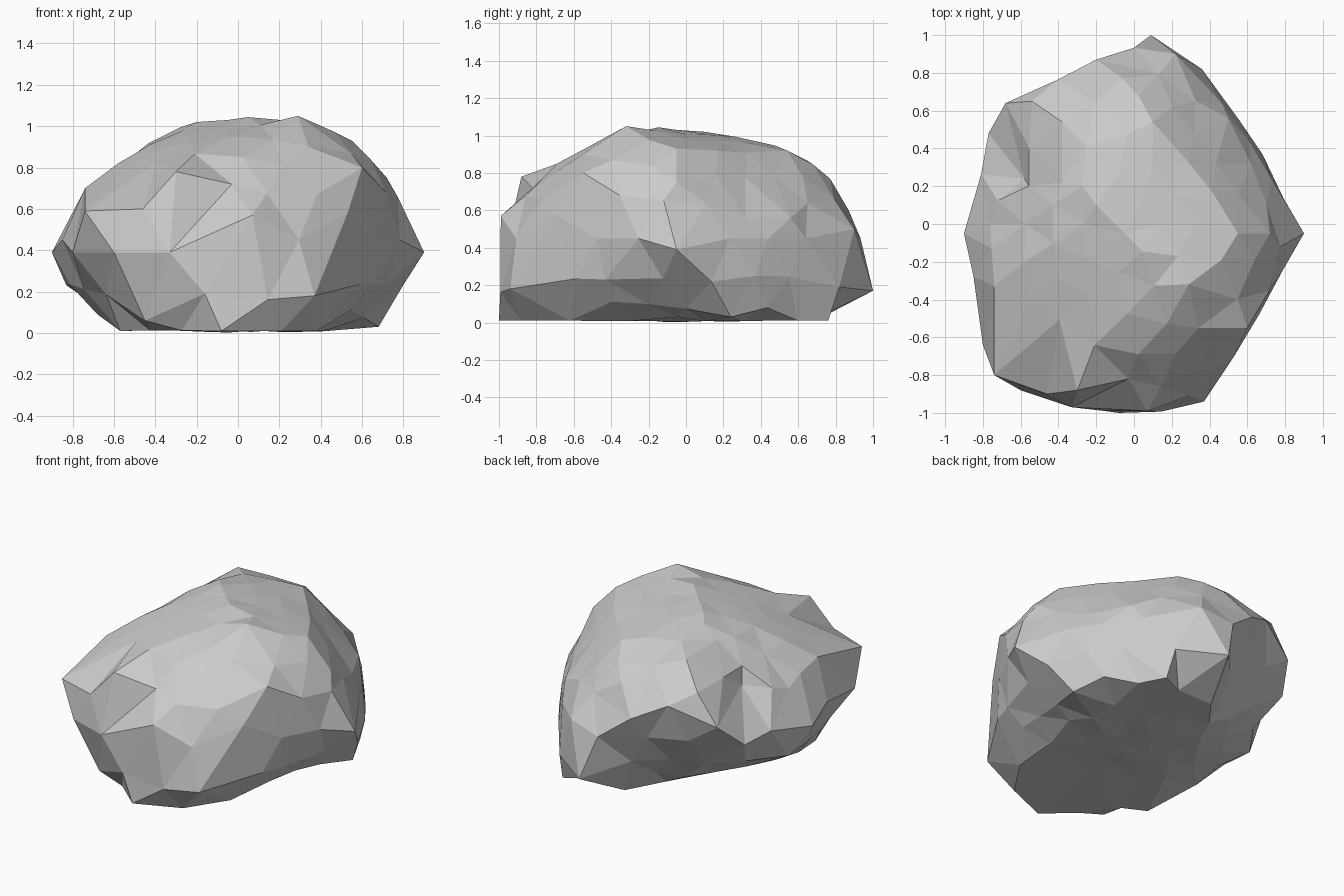
import bpy, bmesh, random
from mathutils import Vector
from mathutils.bvhtree import BVHTree

if "Cube" in bpy.data.objects:
    bpy.data.objects.remove(bpy.data.objects["Cube"])

random.seed(4)

# Key corners of the boulder: crown, front, right, back, left, base
corners = [
    (.29, -.32, 1.05), (-.05, -.05, 1.03), (-.2, .1, 1.02), (.34, -.55, .9), (.55, -.05, .93),
    (-.38, .22, .93), (-.38, .54, .92), (.1, .54, .92), (-.06, .77, .77), (-.54, .65, .78),
    (-.3, -.88, .78), (-.03, -.82, .72), (-.74, -.8, .59), (-.46, -.9, .6), (.07, -.99, .57),
    (-.6, -.88, .39), (-.33, -.97, .39), (.37, -.94, .18), (-.08, -1, .01),
    (.53, -.7, .58), (.6, -.55, .8), (.72, -.05, .75), (.9, -.05, .39),
    (.64, -.43, .23), (.62, .32, .56), (.5, .56, .56), (.68, .37, .25),
    (.36, .82, .19), (.22, .9, .5), (.09, 1, .17), (-.2, .87, .6),
    (-.68, .64, .58), (-.77, .48, .43), (-.9, -.05, .39), (-.8, -.64, .39), (-.74, -.33, .7),
    (-.58, -.2, .82), (-.58, .24, .69), (-.76, 0, .62), (-.83, .1, .23), (-.68, -.22, .09),
    (-.57, -.55, .01), (-.45, -.82, .06), (.21, -.88, .01), (.38, -.62, .01), (.48, -.04, .03),
    (.68, .24, .03), (.38, .76, .01), (-.03, .69, .01), (-.19, .48, .03),
]
corners = [Vector(c) for c in corners]
centre = Vector((0, 0, .45))


def star_mesh(points):
    """Closed mesh through points: triangulate their directions, then restore the radii."""
    bm = bmesh.new()
    where = {}
    for p in points:
        v = bm.verts.new((p - centre).normalized())
        where[v] = p
    bmesh.ops.convex_hull(bm, input=bm.verts)
    for v in bm.verts:
        v.co = where[v]
    bm.normal_update()
    return bm


# Coarse boulder through the corners, plus its convex envelope
coarse = star_mesh(corners)
base = BVHTree.FromBMesh(coarse)
hull = bmesh.new()
for c in corners:
    hull.verts.new(c)
bmesh.ops.convex_hull(hull, input=hull.verts)
envelope = BVHTree.FromBMesh(hull)

# Fill the gaps between corners with evenly spread facet points
ball = bmesh.new()
bmesh.ops.create_icosphere(ball, subdivisions=3, radius=1)
points = list(corners)
for v in ball.verts:
    d = v.co.normalized()
    if any((c - centre).normalized().angle(d) < .15 for c in corners):
        continue
    r = (base.ray_cast(centre, d)[0] - centre).length
    outer = (envelope.ray_cast(centre, d)[0] - centre).length
    # lean towards the envelope where the gap is small, keep real dents
    r += min(outer - r, .05 if d.z > 0 else .02) * .8
    r *= 1 + random.uniform(0, .025)
    p = centre + d * r
    p.x = max(-.9, min(.9, p.x))
    p.y = max(-1, min(1, p.y))
    p.z = max(p.z, random.uniform(0, .02))
    points.append(p)

boulder_bm = star_mesh(points)
bmesh.ops.recalc_face_normals(boulder_bm, faces=boulder_bm.faces)
mesh = bpy.data.meshes.new("boulder")
boulder_bm.to_mesh(mesh)
for b in (coarse, hull, ball, boulder_bm):
    b.free()
boulder = bpy.data.objects.new("boulder", mesh)
bpy.context.collection.objects.link(boulder)
